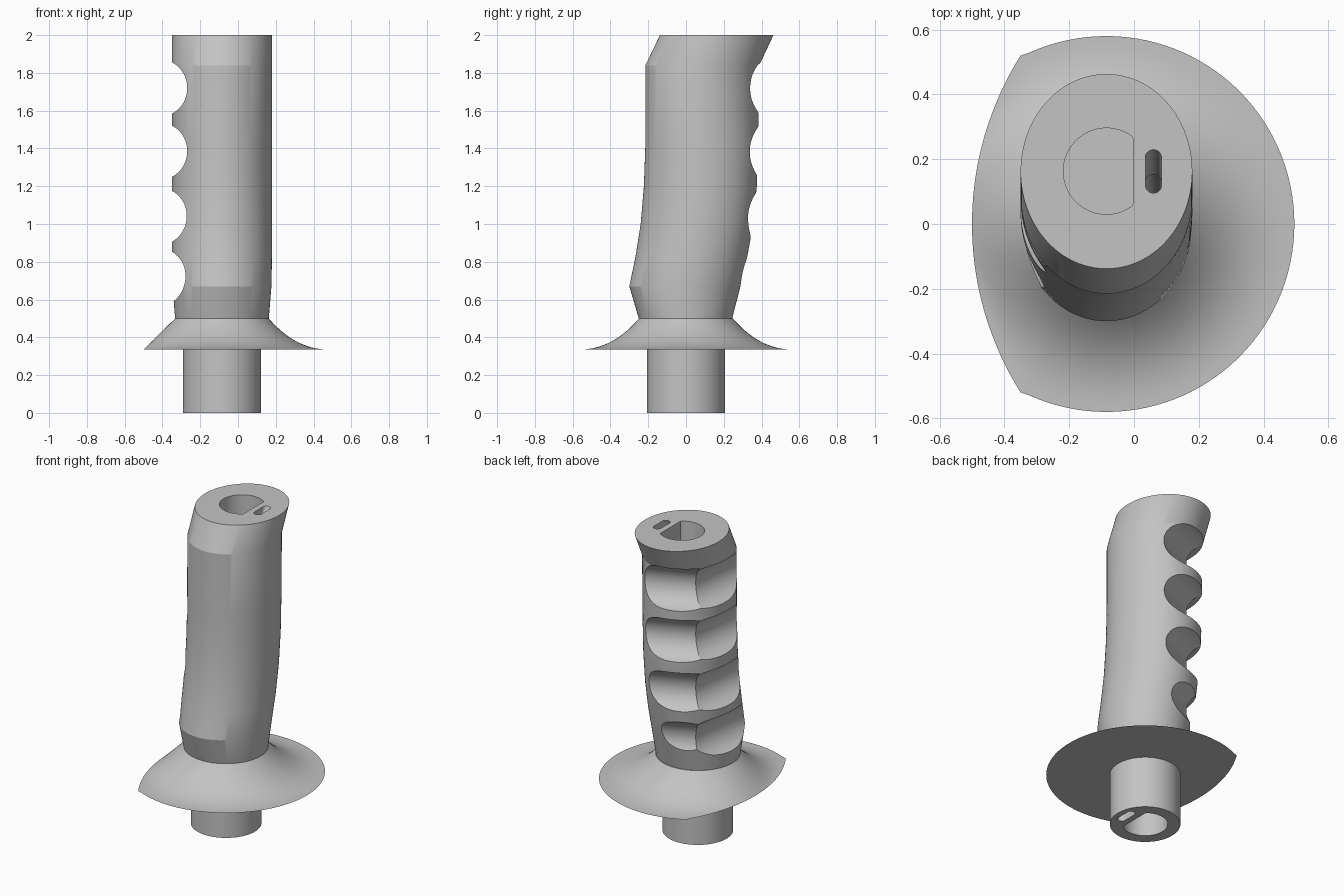
import bpy, bmesh
from math import sin, cos, pi, radians, sqrt
from mathutils import Vector

cube = bpy.data.objects.get("Cube")
if cube:
    bpy.data.objects.remove(cube, do_unlink=True)

CX = -0.085          # shared axis of peg, flange and grip
SEG = 120

grey = bpy.data.materials.new("plain grey")
grey.use_nodes = True
COLOUR = (0.55, 0.55, 0.55, 1)
grey.diffuse_color = COLOUR
grey.node_tree.nodes["Principled BSDF"].inputs["Base Color"].default_value = COLOUR


def loft(name, rings):
    """Closed skin through rings of equal point count, capped at both ends."""
    bm = bmesh.new()
    loops = [[bm.verts.new(p) for p in ring] for ring in rings]
    n = len(loops[0])
    for a, b in zip(loops, loops[1:]):
        for i in range(n):
            j = (i + 1) % n
            bm.faces.new((a[i], a[j], b[j], b[i]))
    bm.faces.new(loops[0])
    bm.faces.new(loops[-1])
    bmesh.ops.recalc_face_normals(bm, faces=bm.faces)
    mesh = bpy.data.meshes.new(name)
    bm.to_mesh(mesh)
    bm.free()
    obj = bpy.data.objects.new(name, mesh)
    bpy.context.collection.objects.link(obj)
    mesh.materials.append(grey)
    return obj


def ellipse(rx, ry, cy, z, n=SEG):
    return [(CX + rx * cos(2 * pi * i / n), cy + ry * sin(2 * pi * i / n), z) for i in range(n)]


def activate(obj):
    bpy.ops.object.select_all(action='DESELECT')
    obj.select_set(True)
    bpy.context.view_layer.objects.active = obj


def cut(obj, cutters):
    activate(obj)
    for c in cutters:
        mod = obj.modifiers.new("cut", 'BOOLEAN')
        mod.operation = 'DIFFERENCE'
        mod.solver = 'EXACT'
        mod.object = c
        bpy.ops.object.modifier_apply(modifier=mod.name)


# Peg
peg = loft("peg", [ellipse(0.207, 0.207, 0, z) for z in (0, 0.335)])


# Flange: flared disc whose right side is trimmed by a wide arc
def flange_radius(a):
    if abs(a - pi) > radians(63.5):
        return 0.58
    ox, big = 0.562, 0.977          # arc centre relative to the axis, arc radius
    return ox * cos(a) + sqrt(big ** 2 - (ox * sin(a)) ** 2)


def flange_ring(t):
    pts = []
    for i in range(SEG):
        a = 2 * pi * i / SEG
        edge = flange_radius(a)
        r = 0.248 + (edge - 0.248) * t
        power = 2.3 - 1.3 * (0.58 - edge) / 0.165
        z = 0.5 - 0.165 * (1 - (1 - t) ** power)
        pts.append((CX + r * cos(a), r * sin(a), z))
    return pts


flange = loft("flange", [flange_ring(k / 14) for k in range(15)])

# Grip: height, front y, back y, half width
SECTIONS = [
    (0.50, -0.25, 0.245, 0.248), (0.67, -0.30, 0.288, 0.262),
    (0.83, -0.267, 0.325, 0.265), (1.00, -0.24, 0.356, 0.265),
    (1.20, -0.223, 0.375, 0.265), (1.42, -0.215, 0.382, 0.265),
    (1.84, -0.215, 0.388, 0.265), (2.00, -0.138, 0.463, 0.265),
]
grip = loft("grip", [ellipse(w, (b - f) / 2, (f + b) / 2, z) for z, f, b, w in SECTIONS])


# Finger groove cutter: a bent tube whose inner edge follows the groove floor
def groove(z, r=0.14, n=64):
    floor = [Vector(p) for p in ((0.4, 0.494), (-0.22, 0.215), (-0.335, -0.6))]
    d1 = (floor[1] - floor[0]).normalized()
    d2 = (floor[2] - floor[1]).normalized()
    n1, n2 = Vector((d1.y, -d1.x)), Vector((d2.y, -d2.x))
    mitre = (n1 + n2) / (1 + n1.dot(n2))
    rings = []
    for p, out in zip(floor, (n1, mitre, n2)):
        ring = []
        for i in range(n):
            t = 2 * pi * i / n
            q = p + out * r * (1 + cos(t))
            ring.append((q.x, q.y, z + r * sin(t)))
        rings.append(ring)
    return loft("groove_cutter", rings)


# D-shaped blind bore cutter
def d_bore(cy, z0, z1, r=0.133, n=72):
    shape = [(CX + min(r * cos(2 * pi * i / n), 0.082), cy + r * sin(2 * pi * i / n)) for i in range(n)]
    return loft("bore_cutter", [[(x, y, z) for x, y in shape] for z in (z0, z1)])


# Slot cutter: a small channel that follows the bend of the grip
def slot_ring(cy, z, r=0.025, half=0.042, n=32):
    pts = []
    for i in range(n):
        a = 2 * pi * (i + 0.5) / n
        pts.append((0.06 + r * cos(a), cy + (half if sin(a) > 0 else -half) + r * sin(a), z))
    return pts


path = [(0, -0.1), (0, 0.5)] + [((f + b) / 2, z) for z, f, b, w in SECTIONS[1:]] + [(0.21, 2.1)]
slot = loft("slot_cutter", [slot_ring(cy, z) for cy, z in path])
grooves = [groove(z) for z in (1.72, 1.385, 1.04, 0.72)]
top_bore = d_bore(0.163, 1.84, 2.1)
bottom_bore = d_bore(0, -0.1, 0.42)

cut(grip, grooves + [top_bore, slot])
cut(flange, [bottom_bore, slot])
cut(peg, [bottom_bore, slot])

for helper in grooves + [top_bore, bottom_bore, slot]:
    bpy.data.objects.remove(helper, do_unlink=True)

for part in (peg, flange, grip):
    activate(part)
    bpy.ops.object.shade_smooth_by_angle(angle=radians(20))
